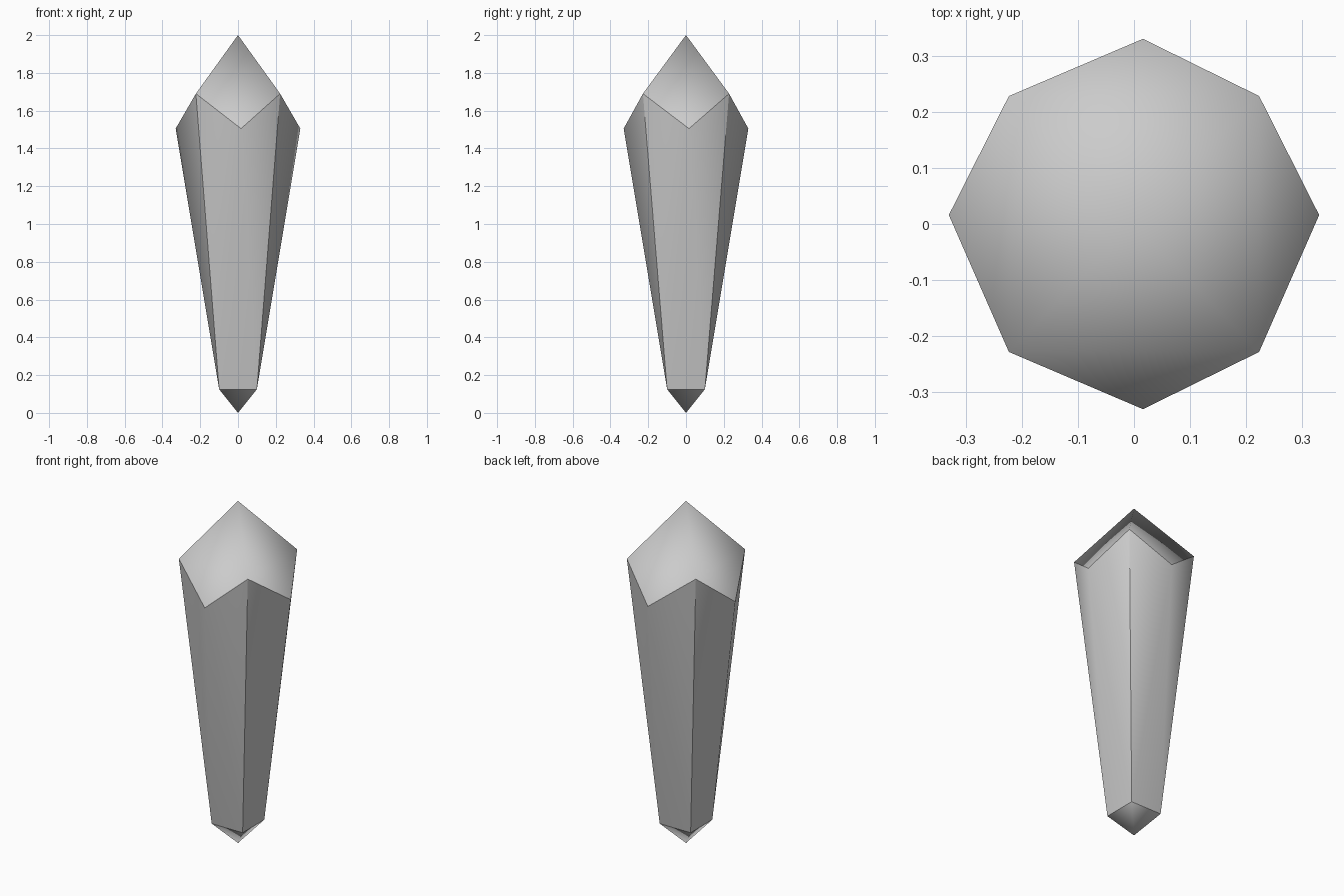
import bpy, bmesh

if "Cube" in bpy.data.objects:
    bpy.data.objects.remove(bpy.data.objects["Cube"])

SIDES = [(1, 1), (-1, 1), (-1, -1), (1, -1)]

bm = bmesh.new()

# Points: two tips, small base square, shoulder corners, rim points between them
tip = bm.verts.new((0, 0, 2.0))
foot = bm.verts.new((0, 0, 0))
base = [bm.verts.new((0.1 * x, 0.1 * y, 0.125)) for x, y in SIDES]
corner = [bm.verts.new((0.223 * x, 0.228 * y, 1.69)) for x, y in SIDES]
rim = [bm.verts.new((x, y, 1.505)) for x, y in
       [(0.016, 0.33), (-0.33, 0.016), (0.016, -0.33), (0.33, 0.016)]]

# Each side: faceted cap, tapering shaft, lower point
for i in range(4):
    j = (i + 1) % 4
    for face in [(tip, corner[i], corner[j]),
                 (corner[i], rim[i], corner[j]),
                 (rim[i], base[i], base[j]),
                 (corner[i], base[i], rim[i]),
                 (corner[j], rim[i], base[j]),
                 (foot, base[j], base[i])]:
        bm.faces.new(face).smooth = True

bmesh.ops.recalc_face_normals(bm, faces=bm.faces[:])

# Crisp edges at the zigzag rim, the shaft corners and the base square
for i in range(4):
    j = (i + 1) % 4
    for a, b in [(corner[i], rim[i]), (rim[i], corner[j]),
                 (corner[i], base[i]), (base[i], base[j])]:
        bm.edges.get((a, b)).smooth = False

mesh = bpy.data.meshes.new("crystal")
bm.to_mesh(mesh)
bm.free()
bpy.context.collection.objects.link(bpy.data.objects.new("crystal", mesh))
